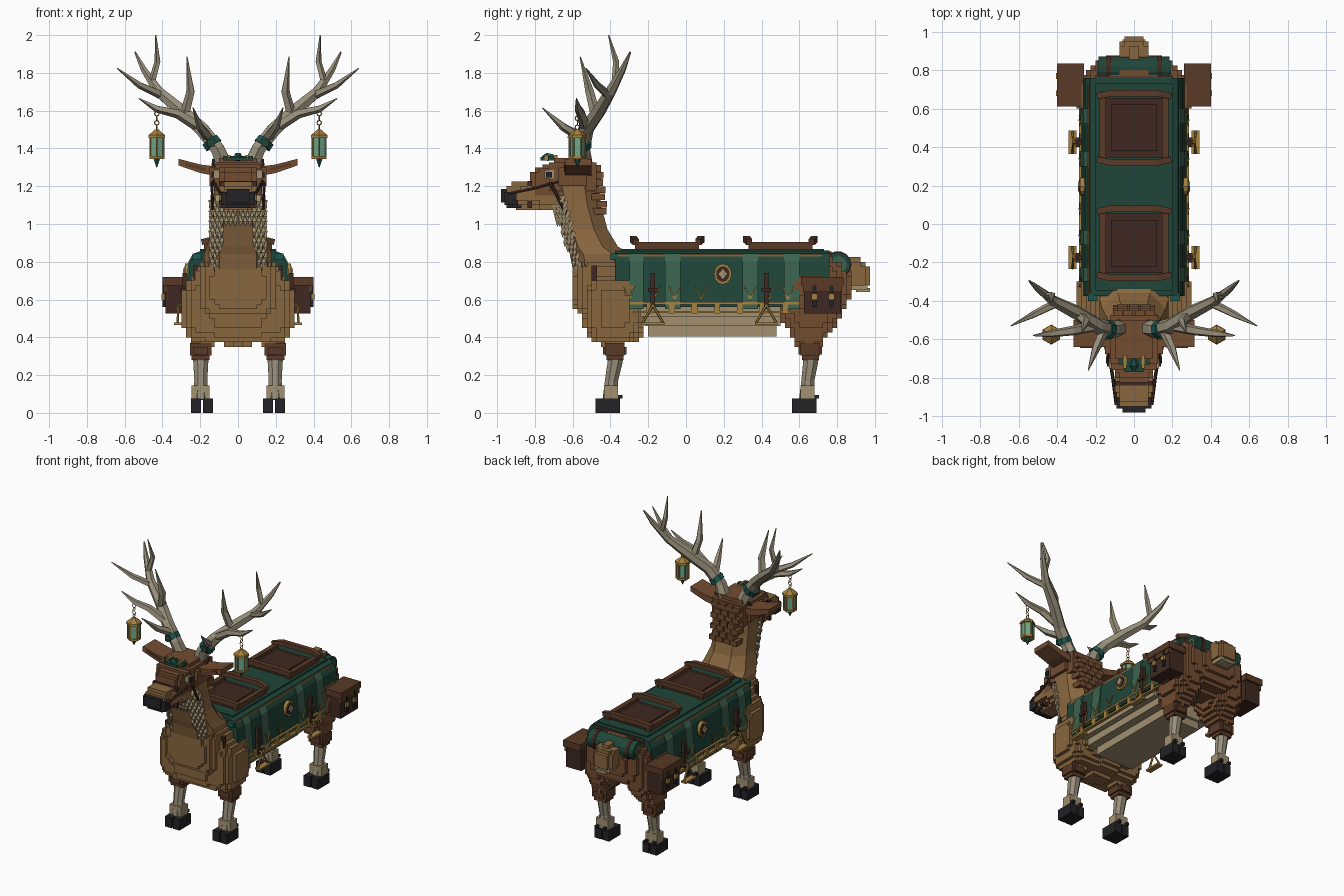
import bpy, bmesh, math
from mathutils import Vector

if "Cube" in bpy.data.objects:
    bpy.data.objects.remove(bpy.data.objects["Cube"])

C = dict(tan=(.25, .135, .05), fur=(.17, .072, .03), dark=(.05, .022, .015), cream=(.36, .28, .16),
         bone=(.32, .28, .2), green=(.014, .06, .04), mint=(.045, .125, .078), gold=(.38, .22, .05),
         black=(.017, .017, .02), glass=(.16, .4, .25), leather=(.1, .042, .02), teal=(.012, .09, .075))
MATS = {}
for k, v in C.items():
    MATS[k] = bpy.data.materials.new(k)
    MATS[k].diffuse_color = (*v, 1)


def finish(bm, name, col, mir=False):
    bmesh.ops.recalc_face_normals(bm, faces=bm.faces)
    me = bpy.data.meshes.new(name)
    bm.to_mesh(me)
    bm.free()
    me.materials.append(MATS[col])
    ob = bpy.data.objects.new(name, me)
    bpy.context.collection.objects.link(ob)
    if mir:
        ob.modifiers.new("mirror", 'MIRROR').use_mirror_merge = False
    return ob


def loft(bm, rings):
    vs = [[bm.verts.new(p) for p in r] for r in rings]
    n = len(vs[0])
    for a, b in zip(vs, vs[1:]):
        for i in range(n):
            bm.faces.new((a[i], a[(i + 1) % n], b[(i + 1) % n], b[i]))
    bm.faces.new(vs[0])
    bm.faces.new(vs[-1])


def boxes(name, items, col, mir=False):
    bm = bmesh.new()
    for x0, x1, y0, y1, z0, z1 in items:
        loft(bm, [[(x0, y0, z), (x1, y0, z), (x1, y1, z), (x0, y1, z)] for z in (z0, z1)])
    return finish(bm, name, col, mir)


def prism(name, prof, y0, y1, col, mir=False):
    bm = bmesh.new()
    loft(bm, [[(x, y, z) for x, z in prof] for y in (y0, y1)])
    return finish(bm, name, col, mir)


def tubes(name, paths, col, mir=False, n=6):
    """Each path is a list of (x, y, z, radius)."""
    bm = bmesh.new()
    for path in paths:
        P = [Vector(p[:3]) for p in path]
        rings = []
        for i, p in enumerate(P):
            d = (P[min(i + 1, len(P) - 1)] - P[max(i - 1, 0)]).normalized()
            u = d.cross(Vector((0, 1, 0)) if abs(d.y) < .9 else Vector((1, 0, 0))).normalized()
            w = d.cross(u)
            rings.append([p + (u * math.cos(a) + w * math.sin(a)) * path[i][3]
                          for a in [2 * math.pi * (k + .5) / n for k in range(n)]])
        loft(bm, rings)
    return finish(bm, name, col, mir)


def voxels(name, blobs, col, s=.03):
    """Blocky union of mirrored superellipsoids: (x, y, z, rx, ry, rz, power)."""
    cells = set()
    for x, y, z, rx, ry, rz, p in blobs:
        for i in range(int((x + rx) / s) + 1):
            for j in range(int((y - ry) / s) - 1, int((y + ry) / s) + 2):
                for k in range(int((z - rz) / s) - 1, int((z + rz) / s) + 2):
                    q = [abs((i + .5) * s - x) / rx, abs((j + .5) * s - y) / ry, abs((k + .5) * s - z) / rz]
                    if sum(t ** p for t in q) <= 1:
                        cells |= {(i, j, k), (-1 - i, j, k)}
    bm = bmesh.new()
    for c in cells:
        for ax in range(3):
            for d in (0, 1):
                nb = list(c)
                nb[ax] += 2 * d - 1
                if tuple(nb) in cells:
                    continue
                quad = []
                for a, b in ((0, 0), (1, 0), (1, 1), (0, 1)):
                    v = list(c)
                    v[ax] += d
                    v[(ax + 1) % 3] += a
                    v[(ax + 2) % 3] += b
                    quad.append(bm.verts.new([t * s for t in v]))
                bm.faces.new(quad if d else quad[::-1])
    bmesh.ops.remove_doubles(bm, verts=bm.verts, dist=1e-5)
    return finish(bm, name, col)


# Body, chest, haunches, tail
voxels("chest", [(0, -.41, .67, .22, .19, .18, 3.5), (0, -.38, .55, .24, .17, .19, 3), (.16, -.38, .55, .135, .15, .19, 3)], "tan", .025)
boxes("torso", [(-.24, .24, -.36, .72, .55, .84)], "tan")
boxes("belly", [(-.25, .25, -.24, .5, .51, .57), (-.21, .21, -.22, .5, .46, .52), (-.15, .15, -.2, .48, .405, .47)], "cream")
voxels("haunch", [(.165, .66, .59, .13, .17, .22, 2), (.19, .65, .44, .07, .09, .09, 3), (0, .68, .68, .26, .19, .17, 3)], "fur", .025)
voxels("tail", [(0, .88, .73, .085, .1, .085, 2.5)], "tan", .025)
boxes("tail_tuft", [(-.06, .06, .87, .96, .65, .68), (-.04, .04, .9, .975, .64, .66)], "cream")

# Neck as an octagonal loft with a curved nape
bm = bmesh.new()
loft(bm, [[(sx * w, y0 + (y1 - y0) * t, z) for sx, t in ((-.55, 0), (.55, 0), (1, .22), (1, .7), (.5, 1), (-.5, 1), (-1, .7), (-1, .22))]
          for z, y0, y1, w in ((.66, -.58, -.25, .18), (.84, -.615, -.29, .18), (.88, -.63, -.36, .165),
                               (.97, -.655, -.415, .14), (1.1, -.69, -.45, .13), (1.28, -.73, -.47, .125))])
finish(bm, "neck", "tan")
boxes("nape_mane", [(x - .025, x + .025, -.5, -.445 + .008 * (r % 2) + .025 - .005 * r, 1.05 + r * .038, 1.085 + r * .038)
                    for r in range(7) for x in ((-.06, 0, .06) if r % 2 else (-.085, -.03, .03, .085))], "fur")

# Chest ruff of small pointed locks
locks = []
for r in range(17):
    z = 1.13 - r * .027
    yf = -.695 + (1.13 - z) * .25
    for i in range(6):
        x = .015 + .024 * i + (r % 2) * .01
        if r > 4 and i < 3 + (r > 9):
            continue
        y = yf + max(0, x - .07) * .75
        locks.append([(x, y, z + .02, .014), (x, y - .013, z - .012, .013), (x, y - .012, z - .036, .002)])
tubes("ruff", locks, "cream", True, 4)

# Head
voxels("head", [(0, -.6, 1.25, .14, .14, .1, 4), (0, -.72, 1.22, .105, .1, .085, 4)], "fur", .025)
voxels("muzzle", [(0, -.81, 1.155, .09, .14, .07, 4), (0, -.7, 1.15, .1, .1, .07, 4)], "tan", .025)
boxes("nose", [(-.09, .09, -.96, -.89, 1.1, 1.17), (-.06, .06, -.98, -.9, 1.115, 1.185), (-.06, .06, -.95, -.87, 1.085, 1.11)], "black")
boxes("brow", [(-.12, .12, -.76, -.66, 1.29, 1.315), (-.1, .1, -.7, -.5, 1.32, 1.35)], "fur")
boxes("cheek_patch", [(.1, .13, -.75, -.7, 1.24, 1.285)], "cream", True)
boxes("eye", [(.1, .14, -.74, -.71, 1.245, 1.275)], "black", True)
prism("ear", [(.12, 1.255), (.2, 1.27), (.315, 1.31), (.315, 1.345), (.2, 1.315), (.12, 1.305)], -.64, -.5, "fur", True)
prism("ear_inner", [(.17, 1.278), (.28, 1.31), (.28, 1.325), (.17, 1.295)], -.645, -.6, "leather", True)

# Bridle and brow ornament
tubes("bridle", [[(.092, -.94, 1.16, .009), (.11, -.8, 1.19, .009), (.137, -.62, 1.24, .009)],
                 [(.137, -.72, 1.22, .009), (.135, -.62, 1.03, .009)],
                 [(.137, -.62, 1.24, .009), (.13, -.52, 1.34, .009)]], "dark", True)
boxes("noseband", [(-.098, .098, -.84, -.815, 1.085, 1.228)], "dark")
boxes("brow_band", [(-.08, .08, -.73, -.7, 1.335, 1.36), (-.05, .05, -.77, -.7, 1.335, 1.355)], "green")
tubes("brow_gem", [[(0, -.76, 1.35, .012), (0, -.735, 1.355, .025), (0, -.7, 1.36, .01)]], "teal")
boxes("brow_gold", [(.04, .055, -.75, -.68, 1.335, 1.365)], "gold", True)

# Antlers
tubes("antler_beam", [[(.07, -.54, 1.31, .047), (.11, -.55, 1.4, .042), (.19, -.53, 1.5, .042), (.3, -.46, 1.6, .038),
                       (.42, -.4, 1.7, .03), (.5, -.335, 1.82, .018), (.545, -.295, 1.91, .005)]], "bone", True)
tubes("antler_tines", [
    [(.15, -.54, 1.45, .028), (.2, -.65, 1.515, .022), (.238, -.76, 1.615, .003)],
    [(.2, -.53, 1.51, .03), (.32, -.555, 1.585, .026), (.43, -.57, 1.61, .02), (.525, -.58, 1.665, .003)],
    [(.28, -.48, 1.58, .028), (.25, -.51, 1.7, .024), (.27, -.56, 1.885, .003)],
    [(.4, -.41, 1.68, .024), (.52, -.47, 1.735, .019), (.64, -.53, 1.825, .003)],
    [(.455, -.375, 1.75, .02), (.425, -.37, 1.86, .017), (.435, -.41, 2.0, .003)]], "bone", True, 5)
tubes("antler_collar", [[(.128, -.55, 1.415, .052), (.15, -.545, 1.445, .05)]], "teal", True, 8)
boxes("collar_leaves", [(.125, .165, -.6, -.57, 1.41, 1.45)], "green", True)

# Hanging lanterns
lx, ly = .43, -.575
tubes("lantern_glass", [[(lx, ly, 1.355, .038), (lx, ly, 1.46, .038)]], "glass", True)
tubes("lantern_metal", [[(lx, ly, 1.455, .052), (lx, ly, 1.47, .05), (lx, ly, 1.5, .012)],
                        [(lx, ly, 1.345, .046), (lx, ly, 1.36, .046)]] +
      [[(lx + .041 * math.cos(a), ly + .041 * math.sin(a), z, .005) for z in (1.35, 1.46)]
       for a in [math.pi * (k + .5) / 3 for k in range(6)]], "gold", True)
tubes("lantern_finial", [[(lx, ly, 1.345, .02), (lx, ly, 1.3, .002)]], "teal", True)
for i in range(4):
    bpy.ops.mesh.primitive_torus_add(major_segments=8, minor_segments=4, major_radius=.012, minor_radius=.003)
    ring = bpy.context.object
    ring.name = "lantern_chain"
    for v in ring.data.vertices:
        x, y, z = v.co
        v.co = (lx + x, ly - z, 1.512 + i * .024 + y) if i % 2 else (lx + z, ly + x, 1.512 + i * .024 + y)
    ring.data.materials.append(MATS["gold"])
    ring.modifiers.new("mirror", 'MIRROR').use_mirror_merge = False

# Legs and cloven hooves
for nm, y, top in (("front", -.395, -.375), ("rear", .645, .66)):
    tubes(nm + "_shin", [[(.197, top, .36, .05), (.197, top, .27, .043), (.197, y, .17, .037), (.197, y - .005, .07, .045)]], "bone", True, 8)
    boxes(nm + "_knee", [(.14, .255, top - .055, top + .05, .305, .37), (.15, .245, top - .045, top + .045, .28, .31),
                         (.16, .235, top - .065, top + .06, .31, .35)], "leather", True)
    boxes(nm + "_cuff", [(.15, .245, y - .04, y + .035, .075, .145)], "cream", True)
    boxes(nm + "_hoof", [(x, x + .053, y - .085, y + .045, 0, .075) for x in (.133, .195)] +
          [(x, x + .02, y + .03, y + .06, .075, .095) for x in (.155, .22)], "black", True)

# Saddle blanket with lighter stripes and gold trim
prof = [(.19, .86), (.23, .845), (.255, .8), (.275, .56)]
prism("blanket", prof + [(-x, z) for x, z in prof[::-1]], -.375, .76, "green")
boxes("blanket_top", [(-.2, .2, -.345, .73, .85, .868)], "green")
stripe = [(.24, .84), (.263, .8), (.284, .55), (.265, .55), (.24, .8)]
for y0, y1 in ((-.3, -.225), (-.11, -.03), (.3, .38), (.52, .6)):
    prism("blanket_stripe", stripe, y0, y1, "mint", True)
boxes("blanket_trim", [(.265, .287, -.33, .62, .575, .587), (.262, .284, -.28, .6, .528, .54)] +
      [(.268, .285, -.33 + i * .12, -.3 + i * .12, .525, .58) for i in range(8)], "gold", True)
tubes("blanket_embroidery", [[(.28, y + d, .67, .004), (.283, y, .6, .006)] for y in (-.3, -.17, -.06, .08, .34, .44, .54) for d in (-.03, .03)], "gold", True, 4)
for nm, x0, x1, r, col in (("emblem_rim", .25, .28, .055, "gold"), ("emblem_field", .27, .284, .042, "dark"), ("emblem_diamond", .27, .292, .03, "cream")):
    bm = bmesh.new()
    n = 4 if col == "cream" else 12
    loft(bm, [[(x, .195 + r * math.cos(a) * .85, .735 + r * math.sin(a)) for a in [2 * math.pi * k / n for k in range(n)]] for x in (x0, x1)])
    finish(bm, nm, col, True)

# Straps and stirrups
for y in (-.175, .425):
    boxes("stirrup_strap", [(.27, .295, y - .012, y + .012, .55, .74), (.28, .305, y - .025, y + .025, .64, .66)], "dark", True)
    tubes("stirrup", [[(.32, y - .055, .475, .007), (.315, y, .57, .007)], [(.32, y + .055, .475, .007), (.315, y, .57, .007)],
                      [(.29, y, .57, .008), (.32, y, .57, .008)]], "gold", True)
    boxes("stirrup_tread", [(.3, .34, y - .06, y + .06, .465, .478)], "gold", True)
boxes("shoulder_strap", [(.215, .235, -.5, -.47, .5, .78)], "dark", True)
boxes("shoulder_clasp", [(.19, .24, -.4, -.36, .81, .845)], "teal", True)

# Two framed seats
for y in (-.1, .5):
    boxes("seat_pad", [(-.15, .15, y - .155, y + .155, .86, .885), (-.12, .12, y - .12, y + .12, .88, .893)], "dark")
    boxes("seat_rail", [(.145, .18, y - .17, y + .17, .86, .905)], "leather", True)
    for s in (-1, 1):
        tubes("seat_end", [[(-.19, y + s * .165, .905, .022), (-.12, y + s * .18, .92, .024), (.12, y + s * .18, .92, .024), (.19, y + s * .165, .905, .022)]], "leather", False, 4)

# Bedroll and saddlebags
tubes("bedroll", [[(-.185, .805, .785, .066), (.185, .805, .785, .066)]], "green", False, 14)
tubes("bedroll_end", [[(.18, .805, .785, .045), (.192, .805, .785, .045)]], "mint", True, 12)
tubes("bedroll_strap", [[(.12, .805, .785, .071), (.145, .805, .785, .071)]], "dark", True, 14)
boxes("bedroll_rest", [(-.2, .2, .72, .77, .74, .855)], "leather")
boxes("saddlebag", [(.265, .385, .625, .82, .525, .7)], "dark", True)
boxes("saddlebag_flap", [(.26, .4, .61, .835, .675, .72), (.375, .395, .62, .825, .64, .69)], "leather", True)
boxes("saddlebag_strap", [(.38, .4, y, y + .02, .56, .69) for y in (.67, .76)], "black", True)
boxes("saddlebag_buckle", [(.39, .405, y - .005, y + .025, .6, .63) for y in (.67, .76)], "gold", True)

for m in bpy.data.materials:
    if m.users and not m.is_grease_pencil:
        m.use_nodes = True
        m.node_tree.nodes["Principled BSDF"].inputs["Base Color"].default_value = m.diffuse_color
